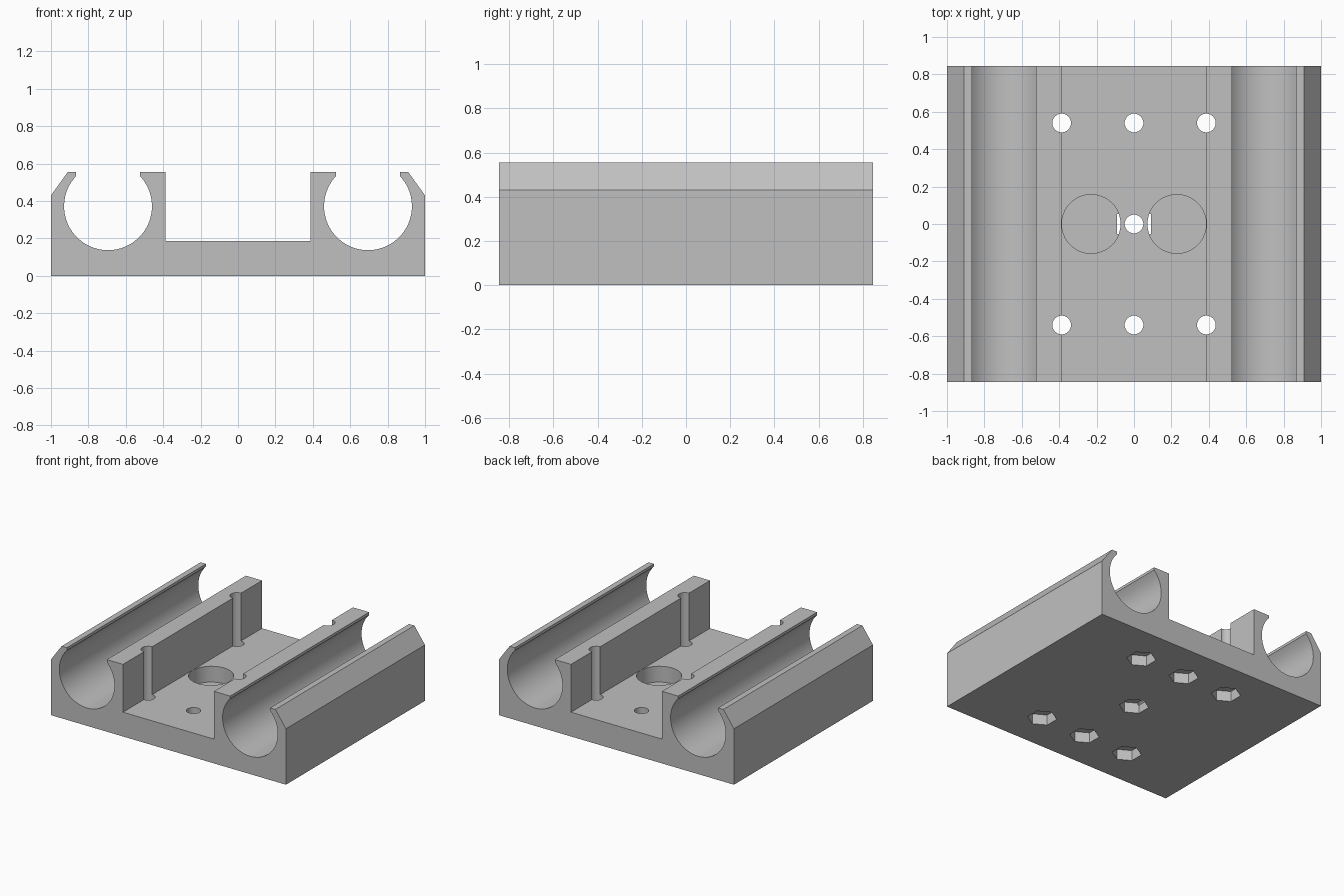
import bpy
import bmesh
import math
from mathutils import Matrix

if "Cube" in bpy.data.objects:
    bpy.data.objects.remove(bpy.data.objects["Cube"])

grey = bpy.data.materials.new("plain grey")
grey.use_nodes = True
colour = (0.53, 0.53, 0.53, 1)
grey.diffuse_color = colour
grey.node_tree.nodes["Principled BSDF"].inputs["Base Color"].default_value = colour

DEPTH = 0.845          # half length along y
FLOOR, TOP = 0.187, 0.555
CHANNEL = 0.387        # half width of the middle channel
ROD_X, ROD_Z, ROD_R, SLOT = 0.695, 0.372, 0.235, 0.17


def make_object(name, bm):
    bmesh.ops.recalc_face_normals(bm, faces=bm.faces)
    mesh = bpy.data.meshes.new(name)
    bm.to_mesh(mesh)
    bm.free()
    mesh.materials.append(grey)
    obj = bpy.data.objects.new(name, mesh)
    bpy.context.collection.objects.link(obj)
    return obj


def make_cutter(name, spots, radius, low, high, sides, turn=0):
    """Upright prisms at the given spots, used to drill the block."""
    bm = bmesh.new()
    for x, y in spots:
        place = Matrix.Translation((x, y, (low + high) / 2)) @ Matrix.Rotation(turn, 4, "Z")
        bmesh.ops.create_cone(bm, cap_ends=True, segments=sides, radius1=radius,
                              radius2=radius, depth=high - low, matrix=place)
    obj = make_object(name, bm)
    obj.hide_render = True
    return obj


# Half of the cross-section, from the channel floor out to the lower corner
half = [(CHANNEL, FLOOR), (CHANNEL, TOP), (ROD_X - SLOT, TOP)]
lip = math.acos(SLOT / ROD_R)
start, end, steps = math.pi - lip, math.tau + lip, 44
for i in range(steps + 1):
    a = start + (end - start) * i / steps
    half.append((ROD_X + ROD_R * math.cos(a), ROD_Z + ROD_R * math.sin(a)))
half += [(ROD_X + SLOT, TOP), (0.91, TOP), (1, 0.43), (1, 0)]
profile = half + [(-x, z) for x, z in reversed(half)]

# Block with two rod clips, extruded front to back
bm = bmesh.new()
face = bm.faces.new([bm.verts.new((x, -DEPTH, z)) for x, z in profile])
extruded = bmesh.ops.extrude_face_region(bm, geom=[face], use_keep_orig=True)
moved = [g for g in extruded["geom"] if isinstance(g, bmesh.types.BMVert)]
bmesh.ops.translate(bm, verts=moved, vec=(0, 2 * DEPTH, 0))
block = make_object("rod_clip_block", bm)

# Bolt holes, hexagonal nut pockets below, round pockets in the channel floor
spots = [(x, y) for x in (-CHANNEL, 0, CHANNEL) for y in (-0.54, 0.54)] + [(0, 0)]
cutters = [
    make_cutter("bolt_hole_cutter", spots, 0.05, -0.1, 0.7, 40),
    make_cutter("nut_pocket_cutter", spots, 0.104, -0.1, 0.08, 6),
    make_cutter("round_pocket_cutter", [(-0.229, 0), (0.229, 0)], 0.157, 0.065, 0.3, 64),
]
# Turn the hexagons so that two flats face left and right
hexes = cutters[1].data
first = hexes.polygons[0]
flat_sides = any(abs(p.normal.x) > 0.99 for p in hexes.polygons)
if not flat_sides:
    bpy.data.objects.remove(cutters[1])
    cutters[1] = make_cutter("nut_pocket_cutter", spots, 0.104, -0.1, 0.08, 6, math.pi / 6)

for cutter in cutters:
    mod = block.modifiers.new(cutter.name, "BOOLEAN")
    mod.operation = "DIFFERENCE"
    mod.solver = "EXACT"
    mod.object = cutter

# Bake the cuts and drop the cutters
bpy.context.view_layer.update()
graph = bpy.context.evaluated_depsgraph_get()
drilled = bpy.data.meshes.new_from_object(block.evaluated_get(graph))
block.modifiers.clear()
block.data = drilled
for cutter in cutters:
    bpy.data.objects.remove(cutter)

# Smooth bores, crisp edges
for obj in bpy.context.selected_objects:
    obj.select_set(False)
block.select_set(True)
bpy.context.view_layer.objects.active = block
bpy.ops.object.shade_smooth_by_angle(angle=math.radians(20))
